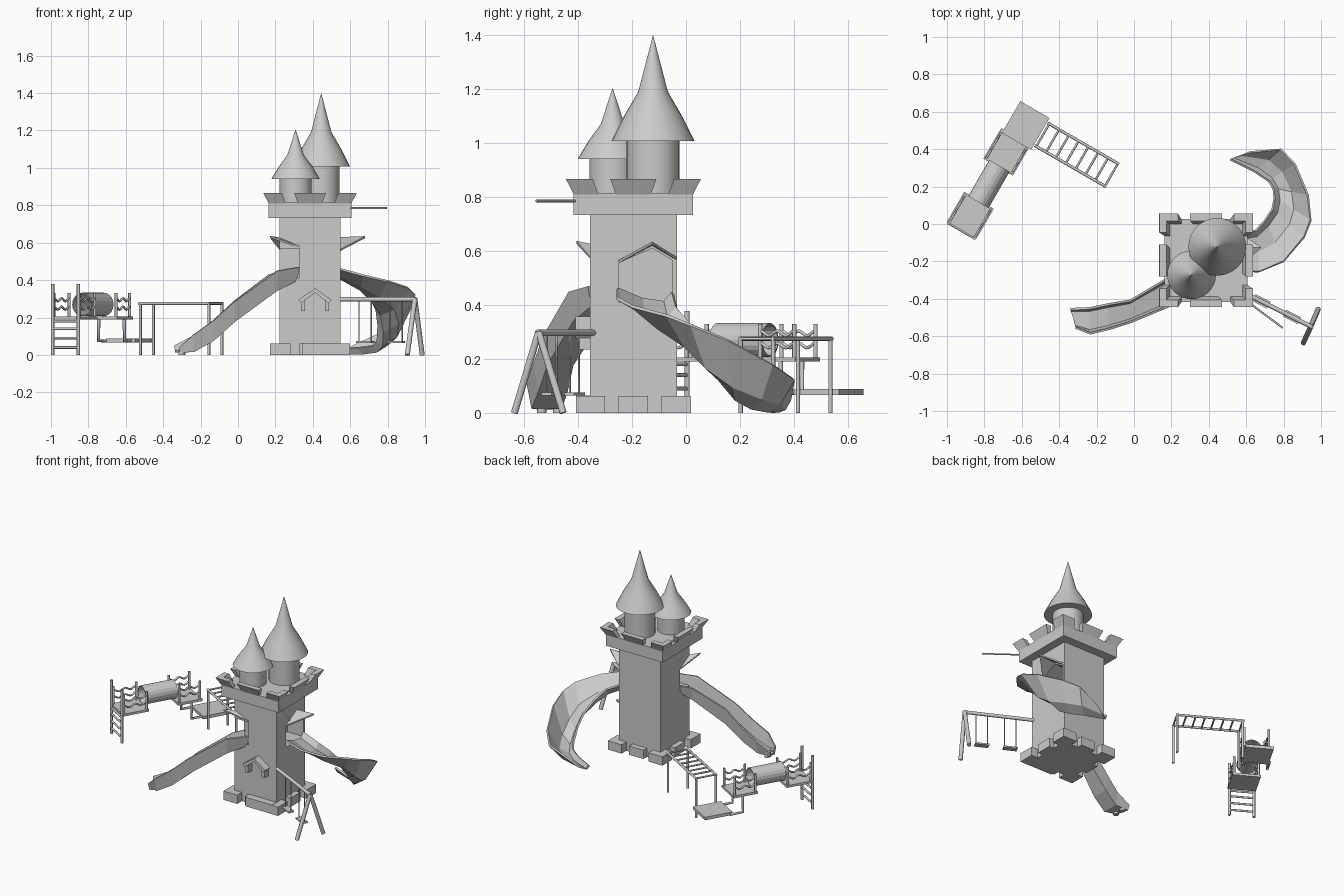
import bpy, math
from mathutils import Vector, Matrix

if "Cube" in bpy.data.objects:
    bpy.data.objects.remove(bpy.data.objects["Cube"])

CX, CY = 0.385, -0.195          # tower centre


def mesh(name, verts, faces, solid=0.0):
    me = bpy.data.meshes.new(name)
    me.from_pydata([tuple(v) for v in verts], [], faces)
    ob = bpy.data.objects.new(name, me)
    bpy.context.collection.objects.link(ob)
    if solid:
        m = ob.modifiers.new("thickness", 'SOLIDIFY')
        m.thickness, m.offset = solid, 0
    return ob


def box(name, lo, hi, rot=None):
    v = [(x, y, z) for x in (lo[0], hi[0]) for y in (lo[1], hi[1]) for z in (lo[2], hi[2])]
    if rot:
        v = [rot(*p) for p in v]
    return mesh(name, v, [(0, 1, 3, 2), (4, 6, 7, 5), (0, 4, 5, 1), (2, 3, 7, 6), (0, 2, 6, 4), (1, 5, 7, 3)])


def rod(name, pts, r, sides=8):
    cu = bpy.data.curves.new(name, 'CURVE')
    cu.dimensions, cu.bevel_depth, cu.use_fill_caps = '3D', r, True
    cu.bevel_resolution = max(0, sides // 4)
    sp = cu.splines.new('POLY')
    sp.points.add(len(pts) - 1)
    for p, q in zip(sp.points, pts):
        p.co = (*q, 1)
    ob = bpy.data.objects.new(name, cu)
    bpy.context.collection.objects.link(ob)
    return ob


def lathe(name, x, y, prof, n=32):
    v, f = [], []
    for r, z in prof:
        v += [(x + r * math.cos(2 * math.pi * i / n), y + r * math.sin(2 * math.pi * i / n), z) for i in range(n)]
    for k in range(len(prof) - 1):
        f += [(k * n + i, k * n + (i + 1) % n, (k + 1) * n + (i + 1) % n, (k + 1) * n + i) for i in range(n)]
    ob = mesh(name, v, f)
    bpy.context.view_layer.objects.active = ob
    ob.select_set(True)
    bpy.ops.object.shade_smooth_by_angle(angle=math.radians(30))
    ob.select_set(False)
    return ob


def chute(name, stations, t0, t1, bank):
    # each station: one rim, other rim, floor height; bank lifts the outer floor edge
    v, f = [], []
    for a, b, z in stations:
        a, b = Vector(a), Vector(b)
        p, q = a.lerp(b, t0), a.lerp(b, t1)
        p.z = z
        q.z = z + bank * (b.z - z)
        v += [a, p, q, b]
    for k in range(len(stations) - 1):
        f += [(4 * k + i, 4 * k + i + 1, 4 * k + i + 5, 4 * k + i + 4) for i in range(3)]
    return mesh(name, v, f, 0.012)


def cut(ob, cutter):
    cutter.hide_render = True
    cutter.hide_set(True)
    m = ob.modifiers.new("opening", 'BOOLEAN')
    m.operation, m.object, m.solver = 'DIFFERENCE', cutter, 'EXACT'


# tower body with two slide openings
tower = box("tower_body", (0.222, -0.356, 0), (0.548, -0.034, 0.74))
cut(tower, box("corner_cutter", (0.15, -0.42, 0.41), (0.33, -0.25, 0.57)))
prof = [(-0.25, 0.41), (-0.05, 0.41), (-0.05, 0.565), (-0.125, 0.61), (-0.25, 0.555)]
cut(tower, mesh("side_cutter", [(x, y, z) for x in (0.42, 0.6) for y, z in prof],
                [(4, 3, 2, 1, 0), (5, 6, 7, 8, 9)] + [(i, (i + 1) % 5, (i + 1) % 5 + 5, i + 5) for i in range(5)]))
box("tower_top", (CX - 0.221, CY - 0.221, 0.733), (CX + 0.221, CY + 0.221, 0.815))

# flared battlements and foundation stones, repeated on four sides
for k in range(4):
    R = Matrix.Rotation(k * math.pi / 2, 3, 'Z')

    def place(x, y, z):
        return R @ Vector((x, y, z)) + Vector((CX, CY, 0))

    section = [(0.221, 0.81), (0.25, 0.866), (0.212, 0.866), (0.192, 0.81)]
    for s0, s1 in ((None, -1), (-1.001, 1.001), (1, None)):
        v = []
        for s, sign in ((s0, -1), (s1, 1)):
            for h, z in section:
                top = z > 0.84
                if s is None:
                    x = sign * h                            # mitred corner
                elif abs(s) > 1:
                    x = sign * (0.085 if top else 0.065)    # middle block
                else:
                    x = -sign * (0.15 if top else 0.13)
                v.append(place(x, -h, z))
        mesh("battlement", v, [(3, 2, 1, 0), (4, 5, 6, 7), (0, 1, 5, 4), (1, 2, 6, 5), (2, 3, 7, 6), (3, 0, 4, 7)])
    box("corner_stone", (-0.213, -0.213, 0), (-0.105, -0.105, 0.062), place)
    box("middle_stone", (-0.055, -0.2, 0), (0.055, -0.15, 0.062), place)
box("door_step", (0.345, -0.407, 0), (0.55, -0.34, 0.064))

# turrets with pointed roofs
for tag, x, y, r, rr, z0, zk, rk, z1 in (("large", 0.445, -0.122, 0.098, 0.154, 1.007, 1.19, 0.055, 1.397),
                                         ("small", 0.308, -0.272, 0.086, 0.13, 0.94, 1.07, 0.044, 1.202)):
    lathe(tag + "_turret", x, y, [(r, 0.81), (r, z0)])
    lathe(tag + "_roof", x, y, [(0.001, z0), (rr, z0), ((rr + rk) / 2 + .004, (z0 + zk) / 2), (rk, zk), (0.001, z1)])

# gabled canopies over the openings
for name, e1, ridge, tip, e2 in (
        ("right_canopy", (0.547, -0.25, 0.56), (0.547, -0.125, 0.625), (0.68, -0.125, 0.63), (0.547, -0.035, 0.572)),
        ("left_canopy", (0.33, -0.355, 0.575), (0.224, -0.355, 0.622), (0.17, -0.406, 0.632), (0.224, -0.25, 0.562))):
    mesh(name, [e1, ridge, tip, e2], [(0, 1, 2), (1, 3, 2)], 0.01)
mesh("porch_roof", [(x, y, z) for y in (-0.35, -0.41) for x, z in ((0.33, 0.285), (0.412, 0.345), (0.492, 0.285))],
     [(0, 1, 4, 3), (1, 2, 5, 4)], 0.024)
for x in (0.347, 0.476):
    box("porch_bracket", (x - 0.011, -0.4, 0.235), (x + 0.011, -0.35, 0.3))
rod("corner_pole", [(0.6, -0.41, 0.785), (0.795, -0.555, 0.785)], 0.005)

# slides
chute("straight_slide", [
    ((0.228, -0.25, 0.45), (0.325, -0.36, 0.47), 0.40),
    ((0.165, -0.30, 0.43), (0.21, -0.43, 0.45), 0.345),
    ((-0.02, -0.41, 0.29), (-0.02, -0.525, 0.285), 0.18),
    ((-0.14, -0.43, 0.18), (-0.13, -0.56, 0.185), 0.08),
    ((-0.235, -0.45, 0.105), (-0.235, -0.585, 0.11), 0.02),
    ((-0.34, -0.455, 0.05), (-0.31, -0.555, 0.045), 0.018)], 0.1, 0.88, 0)
for y in (-0.475, -0.535):
    rod("slide_foot", [(-0.3, y, 0), (-0.3, y, 0.03)], 0.018)
chute("curved_slide", [
    ((0.545, -0.05, 0.445), (0.545, -0.255, 0.46), 0.41),
    ((0.65, -0.035, 0.39), (0.67, -0.255, 0.425), 0.35),
    ((0.70, 0.02, 0.325), (0.80, -0.20, 0.395), 0.29),
    ((0.74, 0.08, 0.245), (0.91, -0.07, 0.36), 0.215),
    ((0.75, 0.14, 0.16), (0.945, 0.02, 0.325), 0.125),
    ((0.745, 0.19, 0.08), (0.93, 0.155, 0.27), 0.05),
    ((0.72, 0.23, 0.05), (0.86, 0.32, 0.18), 0.018),
    ((0.645, 0.28, 0.04), (0.785, 0.40, 0.125), 0.008),
    ((0.515, 0.345, 0.035), (0.62, 0.385, 0.05), 0.007)], 0.15, 0.55, 0.22)

# swing frame
A, B = Vector((0.535, -0.34, 0.297)), Vector((0.95, -0.55, 0.297))
rod("swing_beam", [A, B], 0.012)
for foot in ((0.905, -0.636, 0), (0.985, -0.455, 0)):
    rod("swing_leg", [(0.946, -0.546, 0.3), foot], 0.014)
d = (B - A).normalized()
n = Vector((-d.y, d.x, 0))
for x in (0.68, 0.845):
    c = A.lerp(B, (x - A.x) / (B.x - A.x))
    for s in (-0.037, 0.037):
        rod("swing_chain", [c + d * s, c + d * s - Vector((0, 0, 0.225))], 0.0035, 4)
    box("swing_seat", (-0.045, -0.02, 0.065), (0.045, 0.02, 0.075),
        lambda a, b, z: Vector((c.x, c.y, 0)) + d * a + n * b + Vector((0, 0, z)))


# climbing course, laid out along its own turned axes
def L(u, v, z):
    return Vector((-0.5 * u + 0.866 * v, -0.866 * u - 0.5 * v, z))


V0, V1 = -0.872, -0.69
box("low_platform", (-0.265, -0.855, 0.067), (-0.07, -0.675, 0.088), L)
for u0, u1 in ((-0.07, 0.1), (0.305, 0.49)):
    box("high_platform", (u0, V0, 0.19), (u1, V1, 0.206), L)
    for v in (V0 + 0.012, V1 - 0.012):
        for u in (u0 + 0.012, u1 - 0.012):
            rod("rail_post", [L(u, v, 0.19), L(u, v, 0.33)], 0.008)
        for z in (0.25, 0.295):
            rod("wavy_rail", [L(u0 + 0.012 + (u1 - u0 - 0.024) * t / 12, v, z + 0.009 * math.cos(t * math.pi / 3))
                              for t in range(13)], 0.006)

# crawl tunnel
ring = [(0.06 * math.cos(2 * math.pi * i / 20), 0.06 * math.sin(2 * math.pi * i / 20)) for i in range(20)]
mesh("crawl_tunnel", [L(u, -0.779 + a, 0.27 + b) for u in (0.09, 0.315) for a, b in ring],
     [(i, (i + 1) % 20, 20 + (i + 1) % 20, 20 + i) for i in range(20)], 0.006)

# end ladder and bent supports
for v in (V0 + 0.012, V1 - 0.012):
    rod("ladder_post", [L(0.492, v, 0), L(0.492, v, 0.378)], 0.009)
    rod("bent_support", [L(-0.09, v, 0.075), L(0.0, v, 0.075), L(0.0, v, 0.195)], 0.009)
for z in (0.04, 0.09, 0.14, 0.18):
    rod("ladder_rung", [L(0.492, V0 + 0.012, z), L(0.492, V1 - 0.012, z)], 0.007)

# monkey bars
for u in (-0.237, -0.098):
    rod("monkey_bar_rail", [L(u, -0.67, 0.275), L(u, -0.23, 0.275)], 0.008)
    for v in (-0.66, -0.236):
        rod("monkey_bar_post", [L(u, v, 0), L(u, v, 0.275)], 0.008)
for i in range(8):
    v = -0.66 + i * 0.424 / 7
    rod("monkey_bar_rung", [L(-0.237, v, 0.275), L(-0.098, v, 0.275)], 0.006)
